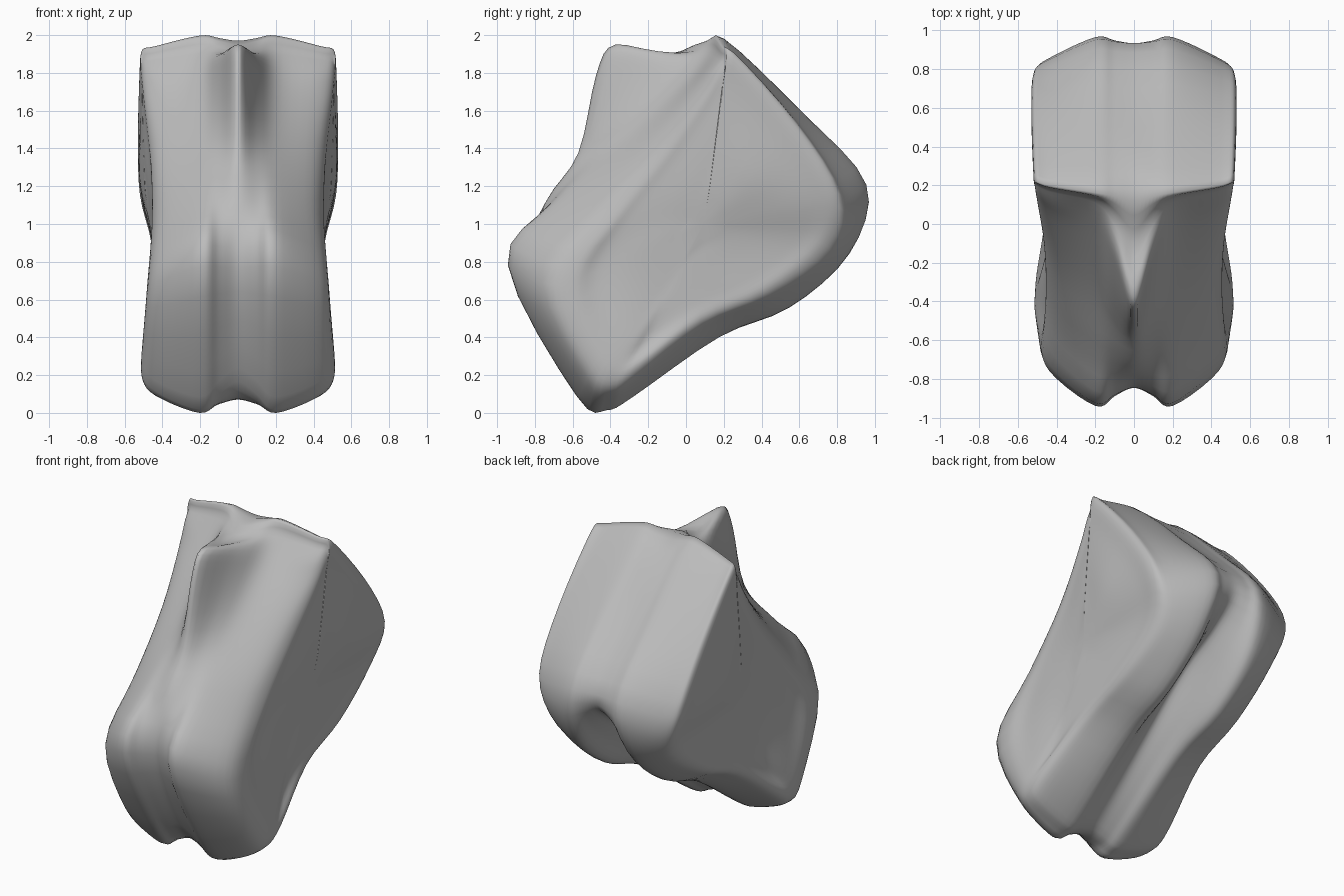
import bpy, bmesh
from mathutils import Vector

cube = bpy.data.objects.get("Cube")
if cube:
    bpy.data.objects.remove(cube, do_unlink=True)

# Outline loops (y, z): ridge, back, underside, feet, front, then up to the ridge
CENTRE = [(.2, 1.97), (.59, 1.6), (.94, 1.21), (.77, 1), (.46, .82), (.1, .5),
          (-.28, .15), (-.45, .08), (-.62, .24), (-.85, .78), (-.74, 1.13),
          (-.57, 1.38), (-.48, 1.8), (-.38, 1.96), (-.1, 1.9)]
LOBE = [(.2, 1.99), (.62, 1.59), (.955, 1.21), (.87, .85), (.55, .56), (.18, .41),
        (-.28, .09), (-.42, .02), (-.57, .08), (-.95, .79), (-.69, 1.11),
        (-.37, 1.4), (-.1, 1.68), (.04, 1.83), (.13, 1.93)]
OUTER = [(.23, 1.93), (.59, 1.55), (.85, 1.15), (.79, .85), (.47, .61), (.11, .46),
         (-.27, .17), (-.4, .1), (-.53, .17), (-.77, .7), (-.53, 1.06),
         (-.24, 1.37), (.01, 1.67), (.11, 1.81), (.18, 1.89)]
RIM = [(.25, 1.9), (.58, 1.52), (.79, 1.17), (.73, .9), (.42, .65), (.08, .5),
       (-.25, .26), (-.38, .2), (-.47, .28), (-.61, .7), (-.38, 1.06),
       (-.12, 1.38), (.09, 1.68), (.16, 1.8), (.21, 1.86)]
MIDDLE = Vector((.1, 1))


def ramp(a, b, v):
    t = max(0, min(1, (v - a) / (b - a)))
    return t * t * (3 - 2 * t)


def half_width(y, z):
    """Waisted flank: broad at the upper back and at the feet."""
    upper_back = ramp(-.25, .4, y) * ramp(.85, 1.25, z)
    return .45 + .075 * upper_back + .06 * ramp(.35, -.05, z + .9 * y)


def flat_row(loop, x):
    return [Vector((x, y, z)) for y, z in loop]


def flank_row(loop, scale, spread):
    row = []
    for p in loop:
        y, z = MIDDLE + (Vector(p) - MIDDLE) * scale
        row.append(Vector((half_width(y, z) * spread, y, z)))
    return row


def spline(a, b, c, d, t):
    return b + (c - a) * (t / 2) + (2 * a - 5 * b + 4 * c - d) * (t * t / 2) \
        + (3 * b - a - 3 * c + d) * (t ** 3 / 2)


def smooth_loop(row, steps):
    n = len(row)
    return [spline(row[i - 1], row[i], row[(i + 1) % n], row[(i + 2) % n], s / steps)
            for i in range(n) for s in range(steps)]


def smooth_rows(rows, steps):
    result = []
    last = len(rows) - 1
    for i in range(last):
        four = [rows[max(0, min(last, i + k))] for k in (-1, 0, 1, 2)]
        for s in range(steps):
            result.append([spline(*ps, s / steps) for ps in zip(*four)])
    return result + [rows[-1]]


# Cross-sections from the centre groove out to the middle of the flank;
# the fin at the top front is narrow, the groove below is wide
lobe = flat_row(LOBE, .2)
between = [a.lerp(b, .6 if i > 11 else .45)
           for i, (a, b) in enumerate(zip(flat_row(CENTRE, 0), lobe))]
for p in between:
    p.x = .1
half = [between, lobe, flank_row(OUTER, 1, .86), flank_row(RIM, 1, 1),
        flank_row(RIM, .8, 1), flank_row(RIM, .5, 1), flank_row(RIM, .2, 1)]
mirrored = [[Vector((-p.x, p.y, p.z)) for p in row] for row in reversed(half)]
rows = mirrored + [flat_row(CENTRE, 0)] + half
rows = smooth_rows([smooth_loop(row, 4) for row in rows], 5)

# Skin the sections and close both flanks
bm = bmesh.new()
grid = [[bm.verts.new(p) for p in row] for row in rows]
count = len(grid[0])
for a, b in zip(grid, grid[1:]):
    for i in range(count):
        j = (i + 1) % count
        bm.faces.new((a[i], a[j], b[j], b[i]))
for ring in (grid[0], grid[-1]):
    hub = bm.verts.new(sum((v.co for v in ring), Vector()) / count)
    for i in range(count):
        bm.faces.new((ring[i], ring[(i + 1) % count], hub))
bmesh.ops.recalc_face_normals(bm, faces=bm.faces)

# Soften the creases between sections, then stand the body on the ground
bmesh.ops.smooth_vert(bm, verts=bm.verts, factor=.5, use_axis_x=True,
                      use_axis_y=True, use_axis_z=True)
low = min(v.co.z for v in bm.verts)
bmesh.ops.translate(bm, verts=bm.verts, vec=(0, 0, -low))
for f in bm.faces:
    f.smooth = True
mesh = bpy.data.meshes.new("body")
bm.to_mesh(mesh)
bm.free()
body = bpy.data.objects.new("body", mesh)
bpy.context.collection.objects.link(body)

# Plain grey
grey = bpy.data.materials.new("plain_grey")
grey.use_nodes = True
colour = (.5, .5, .5, 1)
grey.diffuse_color = colour
grey.node_tree.nodes["Principled BSDF"].inputs["Base Color"].default_value = colour
mesh.materials.append(grey)
